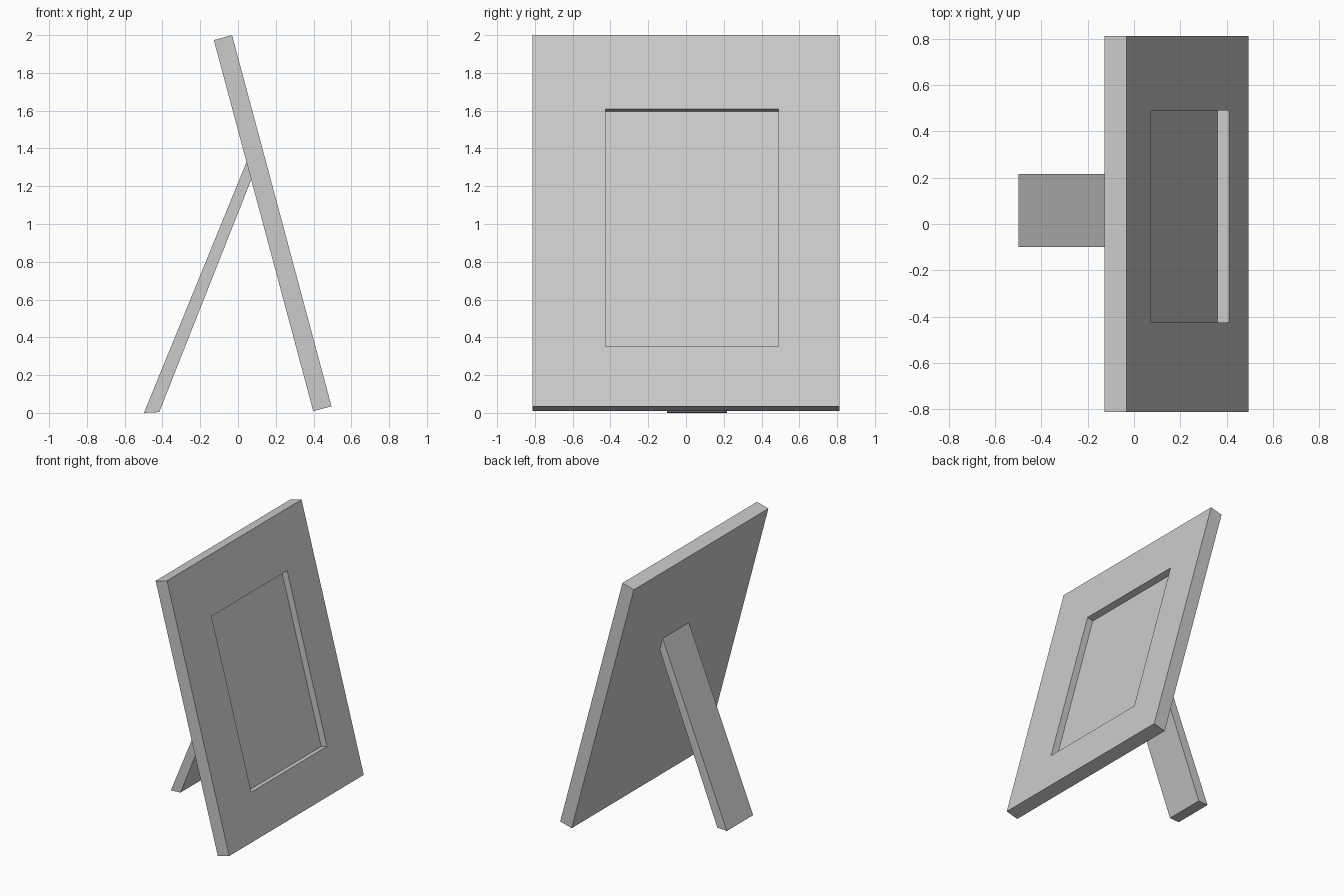
import bpy, bmesh
from math import sin, cos, radians

if "Cube" in bpy.data.objects:
    bpy.data.objects.remove(bpy.data.objects["Cube"])

TILT = radians(15)


def ring_solid(name, rings):
    """Join successive four-point rings with quads and cap both ends."""
    bm = bmesh.new()
    loops = [[bm.verts.new(p) for p in ring] for ring in rings]
    for a, b in zip(loops, loops[1:]):
        for i in range(4):
            j = (i + 1) % 4
            bm.faces.new((a[i], a[j], b[j], b[i]))
    bm.faces.new(loops[0])
    bm.faces.new(loops[-1])
    bmesh.ops.recalc_face_normals(bm, faces=bm.faces)
    mesh = bpy.data.meshes.new(name)
    bm.to_mesh(mesh)
    bm.free()
    obj = bpy.data.objects.new(name, mesh)
    bpy.context.collection.objects.link(obj)
    return obj


def tilted_rect(y0, y1, s0, s1, depth):
    """Rectangle parallel to the leaning front face, sunk by depth."""
    def point(y, s):
        return (0.495 - s * sin(TILT) - depth * cos(TILT), y,
                0.035 + s * cos(TILT) - depth * sin(TILT))
    return [point(y0, s0), point(y1, s0), point(y1, s1), point(y0, s1)]


# Leaning frame with a recessed picture area
outer = (-0.813, 0.813, 0.0, 2.034)
inner = (-0.425, 0.49, 0.329, 1.628)
ring_solid("picture_frame", [
    tilted_rect(*outer, 0.1),
    tilted_rect(*outer, 0.0),
    tilted_rect(*inner, 0.0),
    tilted_rect(*inner, 0.05),
])

# Rear support leg, meeting the back of the frame
profile = [(-0.498, 0.0), (-0.417, 0.004), (0.07, 1.235), (0.046, 1.33)]
ring_solid("support_leg", [[(x, y, z) for x, z in profile] for y in (-0.1, 0.217)])
